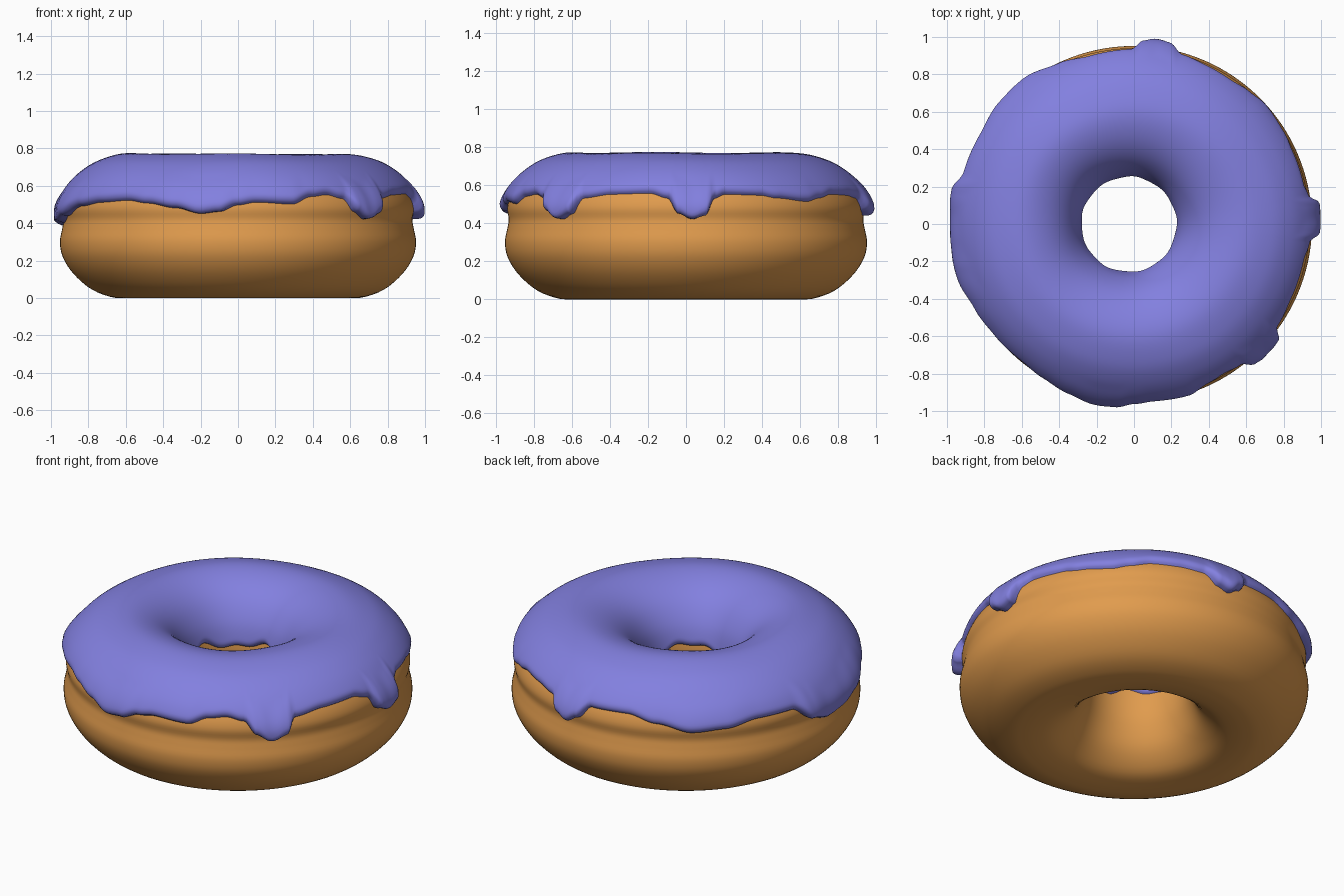
import bpy, math

if "Cube" in bpy.data.objects:
    bpy.data.objects.remove(bpy.data.objects["Cube"])

# Dough cross-section (radius, height), outer side going up, over and down the hole
PROFILE = [(.952, .30), (.94, .37), (.932, .42), (.94, .48), (.923, .54), (.885, .60),
           (.82, .66), (.73, .71), (.60, .74), (.48, .715), (.38, .65), (.31, .55),
           (.28, .44), (.277, .34), (.295, .24), (.35, .12), (.45, .03), (.56, .002),
           (.66, .002), (.78, .045), (.88, .13), (.937, .22)]
# Lower edge of the icing: (angle in degrees, height)
EDGE = [(2, .42), (6, .44), (9.5, .53), (13, .55), (25, .545), (31, .53), (43, .512), (49, .53),
        (56, .55), (66, .545), (74, .53), (79, .46), (83, .44), (87, .47), (91, .54),
        (105, .545), (115, .51), (127, .47), (138, .48), (150, .51), (163, .51), (171, .43),
        (178, .385), (186, .40), (195, .44), (208, .49), (219, .51), (231, .52), (239, .505),
        (249, .48), (258, .45), (264, .46), (270, .495), (276, .51), (288, .50), (295, .54),
        (301, .55), (307, .53), (311, .46), (316, .42), (321, .45), (324.5, .53), (335, .55),
        (348, .555), (354, .53), (357.5, .45)]
SUB = 16


def smooth(x):
    x = min(1, max(0, x))
    return x * x * (3 - 2 * x)


def spline():
    n, out = len(PROFILE), []
    for i in range(n):
        a, b, c, d = (PROFILE[(i + k) % n] for k in (-1, 0, 1, 2))
        for s in range(SUB):
            t = s / SUB
            out.append(tuple(.5 * (2 * q + (r - p) * t + (2 * p - 5 * q + 4 * r - s2) * t * t
                                   + (3 * q - p - 3 * r + s2) * t ** 3)
                             for p, q, r, s2 in zip(a, b, c, d)))
    return out


CURVE = spline()
N = len(CURVE)
ARC = [0]
for k in range(N - 1):
    ARC.append(ARC[-1] + math.dist(CURVE[k], CURVE[k + 1]))


def at_arc(s):
    """Point and outward normal of the cross-section at an arc length."""
    lo, hi = 0, N - 1
    while hi - lo > 1:
        m = (lo + hi) // 2
        lo, hi = (m, hi) if ARC[m] <= s else (lo, m)
    t = (s - ARC[lo]) / (ARC[hi] - ARC[lo])
    p, q = CURVE[lo], CURVE[hi]
    a, b = CURVE[lo - 1], CURVE[(hi + 1) % N]
    dr, dz = b[0] - a[0], b[1] - a[1]
    l = math.hypot(dr, dz)
    return p[0] + (q[0] - p[0]) * t, p[1] + (q[1] - p[1]) * t, dz / l, -dr / l


def arc_at_height(z, inner):
    ks = range(12 * SUB + SUB * 2, 8 * SUB, -1) if inner else range(0, 8 * SUB)
    for k in ks:
        if CURVE[k][1] >= z:
            return ARC[k] if k == 0 else ARC[k] + (ARC[k + (1 if inner else -1)] - ARC[k]) * (
                (CURVE[k][1] - z) / max(1e-6, CURVE[k][1] - CURVE[k + (1 if inner else -1)][1]))


def edge_height(deg):
    pts = [(EDGE[-1][0] - 360, EDGE[-1][1])] + EDGE + [(EDGE[0][0] + 360, EDGE[0][1])]
    for (a, za), (b, zb) in zip(pts, pts[1:]):
        if a <= deg <= b:
            return za + (zb - za) * smooth((deg - a) / (b - a))


def place(r, z, a):
    # the hole sits slightly left of centre
    return (r * math.cos(a) - .025 * (1 - smooth((r - .25) / .5)), r * math.sin(a), z)


def make(name, rings, closed, color):
    n, m = len(rings), len(rings[0])
    faces = [(i * m + j, (i + 1) % n * m + j, (i + 1) % n * m + (j + 1) % m, i * m + (j + 1) % m)
             for i in range(n) for j in range(m if closed else m - 1)]
    me = bpy.data.meshes.new(name)
    me.from_pydata([v for r in rings for v in r], [], faces)
    me.polygons.foreach_set("use_smooth", [True] * len(faces))
    mat = bpy.data.materials.new(name + "_colour")
    mat.diffuse_color = (*color, 1)
    mat.use_nodes = True
    mat.node_tree.nodes["Principled BSDF"].inputs["Base Color"].default_value = mat.diffuse_color
    me.materials.append(mat)
    ob = bpy.data.objects.new(name, me)
    bpy.context.collection.objects.link(ob)


# Dough ring
rings = []
for i in range(160):
    a = math.tau * i / 160
    rings.append([place(r, max(0, z), a) for r, z in CURVE[::4]])
make("dough", rings, True, (.75, .33, .075))

# Icing shell that follows the dough, with drips along its outer edge
rings, COUNT = [], 56
for i in range(400):
    a = math.tau * i / 400
    e = edge_height(math.degrees(a))
    s0 = arc_at_height(e, False)
    s1 = arc_at_height(.425 + .018 * math.sin(5 * a) + .012 * math.sin(9 * a + 1), True)
    drip = smooth((.53 - e) / .1)
    ring = []
    for j in range(COUNT):
        u = j / (COUNT - 1)
        u = .35 * u + .65 * (1 - math.cos(math.pi * u)) / 2   # denser near the edges
        s = s0 + (s1 - s0) * u
        r, z, nr, nz = at_arc(s)
        thick = .03 + .005 * math.sin(3 * a + 6 * s) * math.sin(2 * a + 1)
        thick += .028 * drip * (1 - smooth((s - s0) / .2))
        d = min(1, min(s - s0, s1 - s) / .04)
        t = -.008 + (thick + .008) * math.sqrt(max(0, 1 - (1 - d) ** 2))
        ring.append(place(r + nr * t, z + nz * t, a))
    rings.append(ring)
make("icing", rings, False, (.225, .215, .74))
